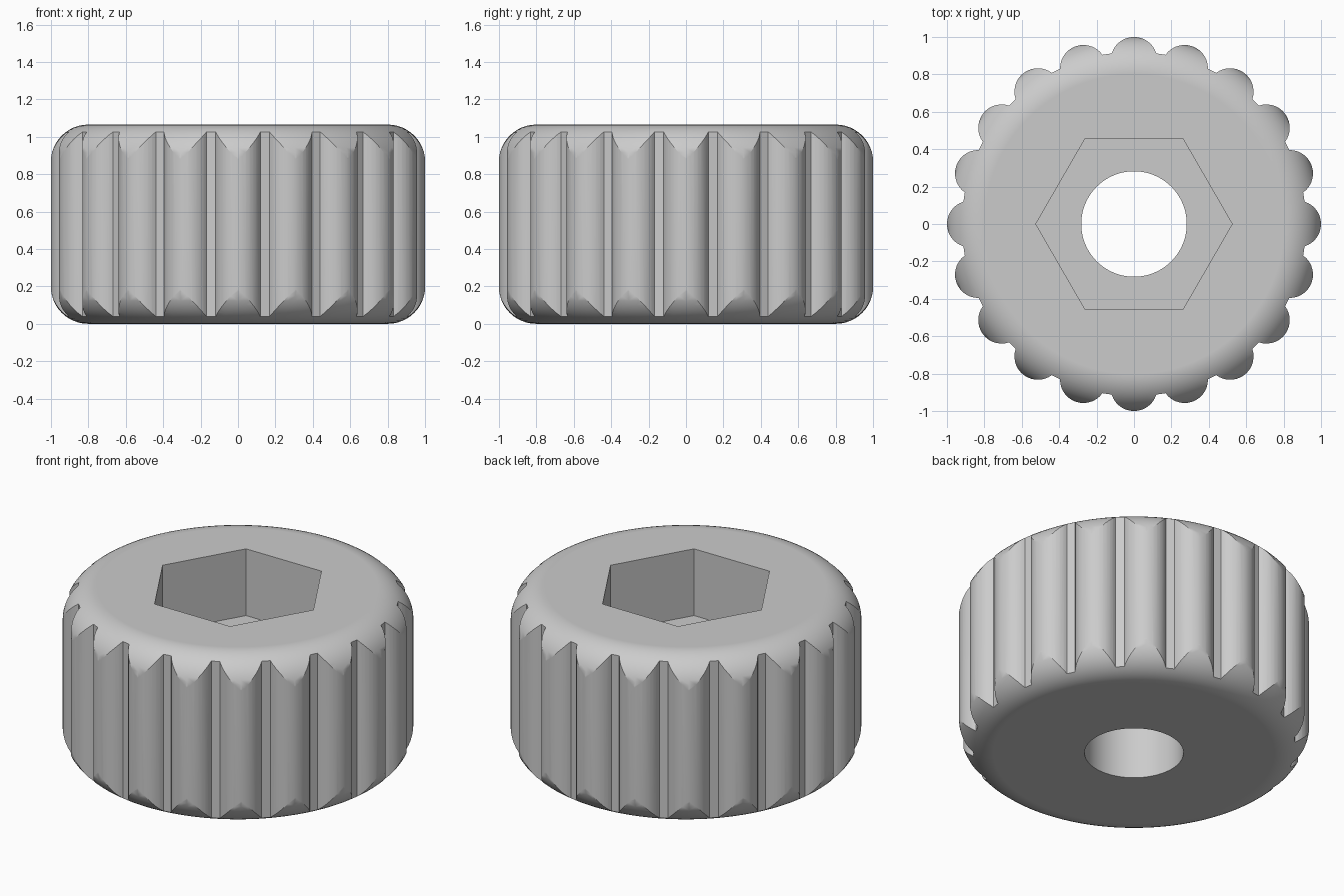
import bpy, bmesh
from math import sin, cos, tau, acos, atan2

cube = bpy.data.objects.get("Cube")
if cube:
    bpy.data.objects.remove(cube, do_unlink=True)

HEIGHT, FILLET = 1.065, 0.2
LOBES, LOBE_CENTRE, LOBE_R, CORE_R = 20, 0.875, 0.125, 0.92
ARC_STEPS = 14


def prism(name, outline, z0, z1):
    """Extrude a closed 2D outline from z0 to z1."""
    bm = bmesh.new()
    face = bm.faces.new([bm.verts.new((x, y, z0)) for x, y in outline])
    extruded = bmesh.ops.extrude_face_region(bm, geom=[face])["geom"]
    verts = [v for v in extruded if isinstance(v, bmesh.types.BMVert)]
    bmesh.ops.translate(bm, verts=verts, vec=(0, 0, z1 - z0))
    bmesh.ops.recalc_face_normals(bm, faces=bm.faces)
    mesh = bpy.data.meshes.new(name)
    bm.to_mesh(mesh)
    bm.free()
    obj = bpy.data.objects.new(name, mesh)
    bpy.context.collection.objects.link(obj)
    return obj


def ring(radius, sides):
    return [(radius * cos(tau * i / sides), radius * sin(tau * i / sides)) for i in range(sides)]


def lobed_outline():
    """Round lobes standing out of a circular core."""
    reach = acos((CORE_R**2 - LOBE_CENTRE**2 - LOBE_R**2) / (2 * LOBE_CENTRE * LOBE_R))
    points = []
    for i in range(LOBES):
        turn = tau * i / LOBES
        for j in range(ARC_STEPS + 1):
            a = reach * (2 * j / ARC_STEPS - 1)
            x, y = LOBE_CENTRE + LOBE_R * cos(a), LOBE_R * sin(a)
            r, t = (x * x + y * y) ** 0.5, atan2(y, x) + turn
            points.append((r * cos(t), r * sin(t)))
    return points


def apply_boolean(target, cutter, operation):
    cutter.hide_render = True
    mod = target.modifiers.new(operation, "BOOLEAN")
    mod.operation, mod.solver, mod.object = operation, "EXACT", cutter
    bpy.ops.object.modifier_apply(modifier=mod.name)
    bpy.data.objects.remove(cutter, do_unlink=True)


# Round body with filleted rims
knob = prism("knob", ring(1.001, 160), 0, HEIGHT)
bpy.ops.object.select_all(action="DESELECT")
bpy.context.view_layer.objects.active = knob
knob.select_set(True)
bevel = knob.modifiers.new("rim_fillet", "BEVEL")
bevel.width, bevel.segments, bevel.limit_method, bevel.angle_limit = FILLET, 12, "ANGLE", 1.0
bpy.ops.object.modifier_apply(modifier=bevel.name)

# Grip lobes, hexagonal socket and through bore
apply_boolean(knob, prism("grip_cutter", lobed_outline(), -0.2, HEIGHT + 0.2), "INTERSECT")
apply_boolean(knob, prism("socket_cutter", ring(0.525, 6), HEIGHT - 0.42, HEIGHT + 0.2), "DIFFERENCE")
apply_boolean(knob, prism("bore_cutter", ring(0.282, 72), -0.2, HEIGHT + 0.2), "DIFFERENCE")

# Plain grey finish
grey = bpy.data.materials.new("grey")
grey.use_nodes = True
colour = (0.6, 0.6, 0.6, 1)
grey.diffuse_color = colour
grey.node_tree.nodes["Principled BSDF"].inputs["Base Color"].default_value = colour
knob.data.materials.clear()
knob.data.materials.append(grey)

# Smooth curves, crisp edges
bpy.ops.object.shade_smooth_by_angle(angle=0.45)
weighted = knob.modifiers.new("weighted_normals", "WEIGHTED_NORMAL")
weighted.keep_sharp = True
